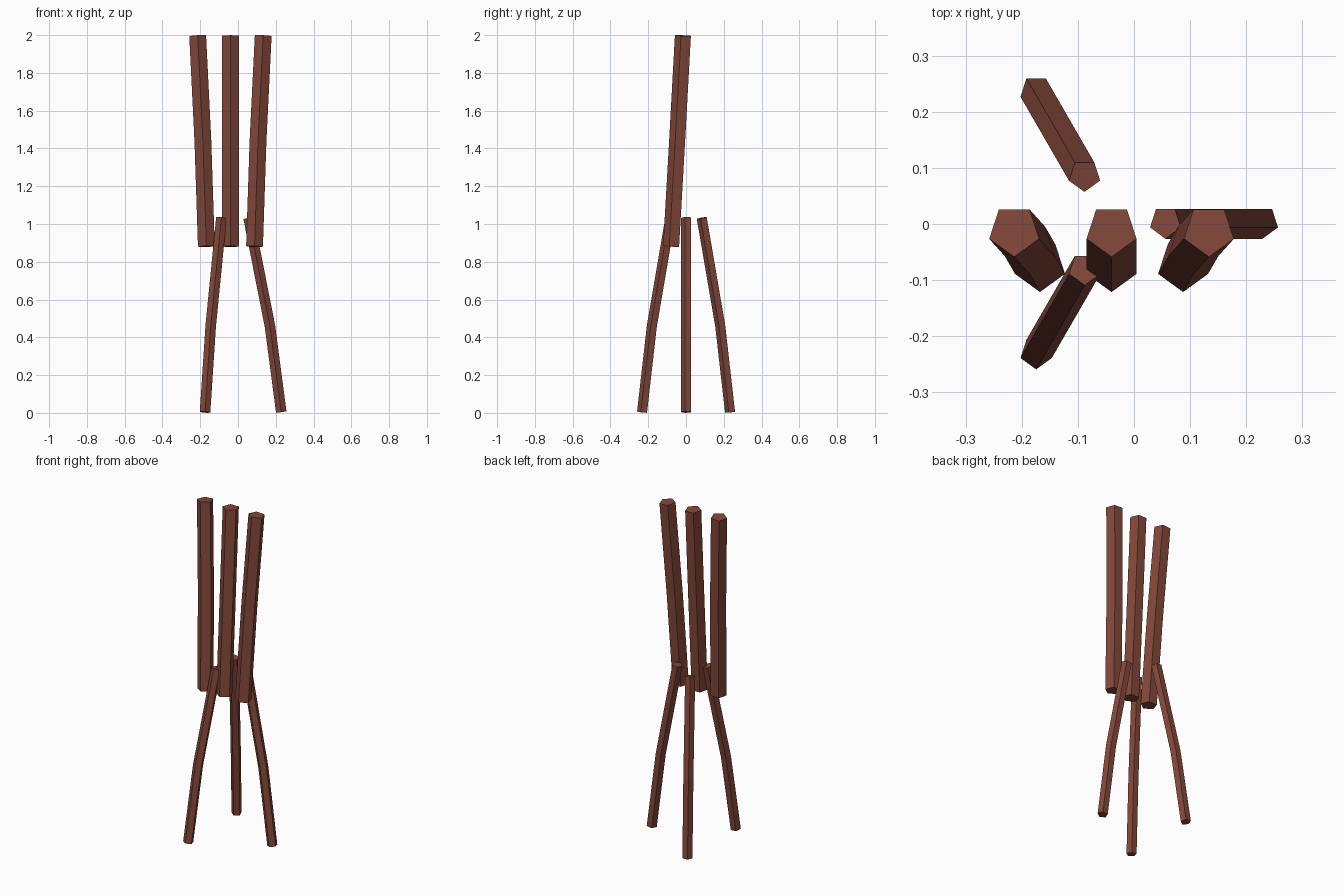
import bpy, bmesh, math
from mathutils import Vector

if "Cube" in bpy.data.objects:
    bpy.data.objects.remove(bpy.data.objects["Cube"])

wood = bpy.data.materials.new("reddish brown wood")
wood.diffuse_color = (0.23, 0.064, 0.041, 1)
wood.use_nodes = True
wood.node_tree.nodes["Principled BSDF"].inputs["Base Color"].default_value = wood.diffuse_color

UP = Vector((0, 0, 1))
SIDES = 5


def stick(name, path, radius):
    """Five-sided rod swept along a path, with square-cut capped ends."""
    pts = [Vector(p) for p in path]
    bm = bmesh.new()
    rings = []
    for i, p in enumerate(pts):
        tangent = Vector((0, 0, 0))
        if i > 0:
            tangent += (p - pts[i - 1]).normalized()
        if i < len(pts) - 1:
            tangent += (pts[i + 1] - p).normalized()
        turn = UP.rotation_difference(tangent.normalized())
        ring = []
        for k in range(SIDES):
            a = -math.pi / 2 + k * math.tau / SIDES
            ring.append(bm.verts.new(p + turn @ Vector((radius * math.cos(a), radius * math.sin(a), 0))))
        rings.append(ring)
    for low, high in zip(rings, rings[1:]):
        for k in range(SIDES):
            n = (k + 1) % SIDES
            bm.faces.new((low[k], low[n], high[n], high[k]))
    bm.faces.new(rings[0][::-1])
    bm.faces.new(rings[-1])
    mesh = bpy.data.meshes.new(name)
    bm.to_mesh(mesh)
    bm.free()
    mesh.materials.append(wood)
    bpy.context.collection.objects.link(bpy.data.objects.new(name, mesh))


# Three splayed legs spaced evenly around the seat centre
CX, CY = -0.04, 0.003
for label, deg in (("right", 0), ("back_left", 120), ("front_left", 240)):
    a = math.radians(deg)
    stick("leg_" + label,
          [(CX + r * math.cos(a), CY + r * math.sin(a), z)
           for r, z in ((0.269, 0.004), (0.209, 0.46), (0.096, 1.032))],
          0.0293)

# Three backrest posts, fanning outward and leaning back
for label, side in (("left", -1), ("middle", 0), ("right", 1)):
    stick("back_post_" + label,
          [(CX + side * 0.1275, -0.0745, 0.881),
           (CX + side * 0.146, -0.0425, 1.44),
           (CX + side * 0.1735, -0.012, 1.997)],
          0.0468)
